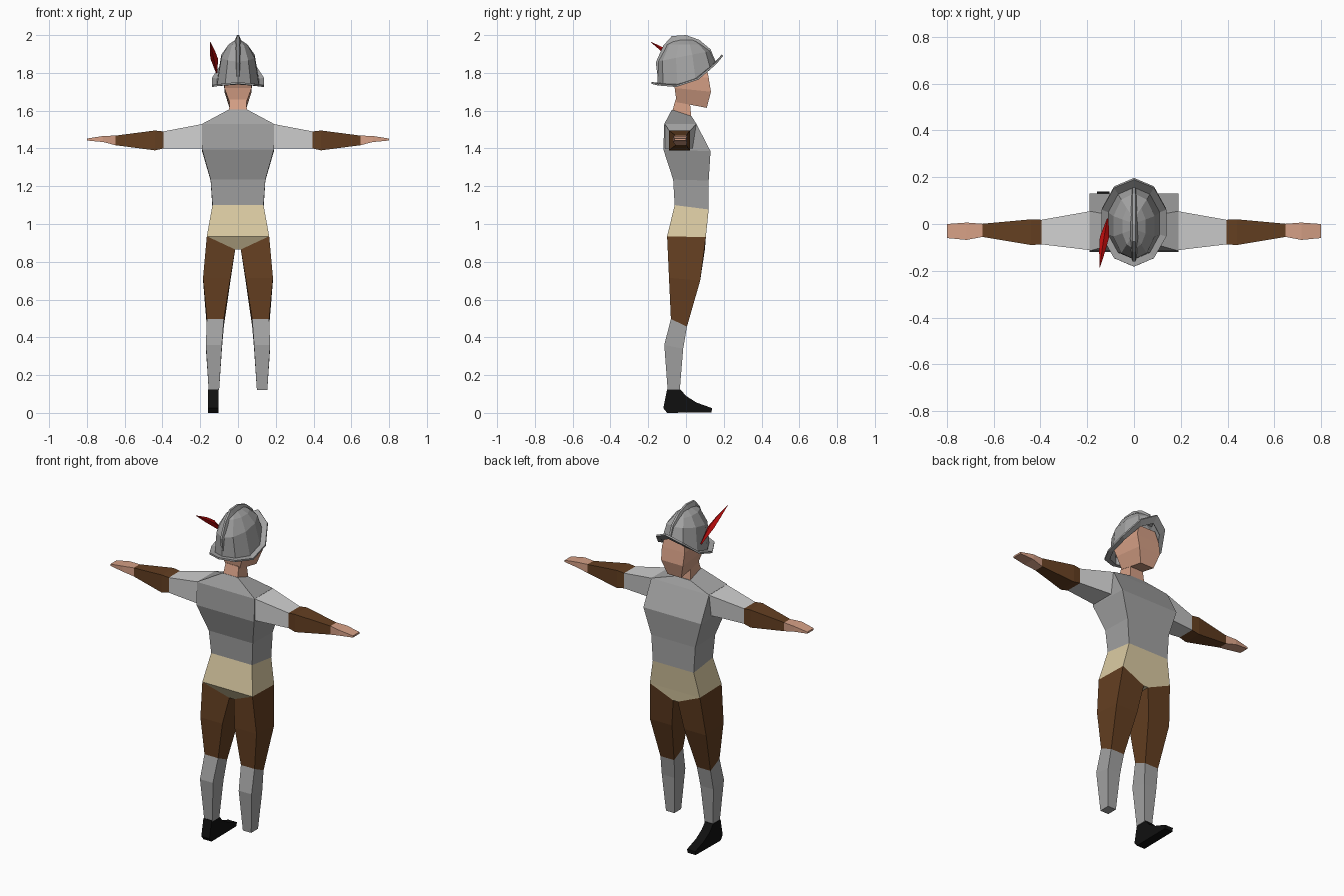
import bpy, bmesh, math

if "Cube" in bpy.data.objects:
    bpy.data.objects.remove(bpy.data.objects["Cube"])


def material(name, r, g, b):
    def lin(c):
        c /= 255
        return c / 12.92 if c <= 0.04 else ((c + 0.055) / 1.055) ** 2.4
    m = bpy.data.materials.new(name)
    m.diffuse_color = (lin(r), lin(g), lin(b), 1)
    m.use_nodes = True
    m.node_tree.nodes["Principled BSDF"].inputs["Base Color"].default_value = m.diffuse_color
    return m


GREY = material("grey", 162, 162, 162)
LIGHT = material("light grey", 208, 208, 208)
TAN = material("tan", 218, 202, 162)
BROWN = material("brown", 100, 63, 33)
SKIN = material("skin", 214, 160, 134)
RED = material("red", 190, 12, 12)
BLACK = material("black", 16, 16, 16)


def loft(name, rings, mat, caps=True):
    """Skin a list of equal-length rings with flat faces."""
    bm = bmesh.new()
    vs = [[bm.verts.new(p) for p in ring] for ring in rings]
    n = len(rings[0])
    for a, b in zip(vs, vs[1:]):
        for i in range(n):
            j = (i + 1) % n
            bm.faces.new((a[i], a[j], b[j], b[i]))
    if caps:
        bm.faces.new(vs[0])
        bm.faces.new(vs[-1])
    bmesh.ops.recalc_face_normals(bm, faces=bm.faces[:])
    me = bpy.data.meshes.new(name)
    bm.to_mesh(me)
    bm.free()
    me.materials.append(mat)
    ob = bpy.data.objects.new(name, me)
    bpy.context.collection.objects.link(ob)
    return ob


def box_ring(hw, y0, y1, z0, z1):
    """Level-ish rectangle: z0 at the rear (y0), z1 at the y1 edge."""
    return [(-hw, y0, z0), (hw, y0, z0), (hw, y1, z1), (-hw, y1, z1)]


def arm_ring(s, x, y0, y1, z0, z1):
    return [(s * x, y0, z0), (s * x, y1, z0), (s * x, y1, z1), (s * x, y0, z1)]


def leg_ring(s, xi, xo, y0, y1, z0, z1):
    return [(s * xi, y0, z0), (s * xo, y0, z0), (s * xo, y1, z1), (s * xi, y1, z1)]


# Torso and hips
waist = box_ring(.135, -.06, .12, 1.10, 1.077)
loft("torso", [waist,
               box_ring(.145, -.068, .12, 1.235, 1.23),
               box_ring(.19, -.12, .13, 1.395, 1.385),
               box_ring(.19, -.115, .055, 1.53, 1.53),
               box_ring(.05, -.075, .03, 1.605, 1.57)], GREY)
loft("hips", [box_ring(.015, -.06, .1, .865, .865),
              box_ring(.165, -.1, .105, .935, .93), waist], TAN)

# Neck and head
loft("neck", [box_ring(.048, -.073, .028, 1.595, 1.565),
              box_ring(.043, -.055, .02, 1.66, 1.65)], SKIN)
loft("head", [box_ring(.045, -.05, .11, 1.645, 1.615),
              box_ring(.072, -.06, .132, 1.72, 1.70),
              box_ring(.075, -.09, .12, 1.79, 1.775),
              box_ring(.06, -.08, .105, 1.85, 1.85)], SKIN)

for s, side in ((-1, "left"), (1, "right")):
    # Arms
    cuff = arm_ring(s, .395, -.087, .018, 1.40, 1.49)
    wrist = arm_ring(s, .648, -.055, .001, 1.417, 1.468)
    base = arm_ring(s, .185, -.112, .055, 1.40, 1.53)
    base[1] = (s * .185, .035, 1.40)
    loft(side + "_sleeve", [base, cuff], LIGHT)
    loft(side + "_forearm", [cuff, arm_ring(s, .44, -.09, .02, 1.39, 1.495), wrist], BROWN)
    loft(side + "_hand", [wrist, arm_ring(s, .715, -.068, .006, 1.434, 1.466),
                          arm_ring(s, .80, -.06, 0, 1.442, 1.452)], SKIN)
    # Legs
    hip = [(s * .015, -.06, .865), (s * .165, -.1, .935),
           (s * .165, .105, .93), (s * .015, .1, .865)]
    knee = leg_ring(s, .075, .165, -.08, .005, .497, .457)
    loft(side + "_breeches", [hip, leg_ring(s, .04, .185, -.09, .075, .715, .70), knee], BROWN)
    loft(side + "_stocking", [knee, leg_ring(s, .085, .17, -.115, -.015, .36, .34),
                              leg_ring(s, .1, .155, -.097, -.033, .12, .12)], GREY)

# Single shoe, a side profile swept across its width
shoe = [(-.1, .125), (-.12, .025), (-.1, 0), (.135, .003), (.138, .025),
        (.055, .055), (0, .09), (-.03, .125)]
loft("shoe", [[(x, y, z) for y, z in shoe] for x in (-.158, -.104)], BLACK)


# Helmet crown and brim
def brim_z(y):
    d = y + .06
    return 1.725 + (2.6 if d > 0 else 1.1) * d * d


def oval(hw, y0, y1, zf, n=10):
    c, r = (y0 + y1) / 2, (y1 - y0) / 2
    pts = []
    for i in range(n):
        a = math.tau * (i + .5) / n
        y = c + r * math.sin(a) / math.cos(math.pi / n) * .96
        pts.append((hw * math.cos(a) / math.cos(math.pi / n), y, zf(y)))
    return pts


crown_base = oval(.11, -.15, .155, lambda y: brim_z(y) + .014)
crown = loft("helmet_crown", [
    crown_base,
    oval(.088, -.15, .13, lambda y: 1.89 + .2 * y),
    oval(.05, -.105, .085, lambda y: 1.95),
    oval(.014, -.065, .045, lambda y: 1.975)], GREY, caps=False)
brim = loft("helmet_brim", [
    crown_base,
    oval(.138, -.18, .188, lambda y: brim_z(y) + .01)], GREY, caps=False)
sol = brim.modifiers.new("thickness", "SOLIDIFY")
sol.thickness = .01

# Helmet comb: blade along the crown, thinner at its outer edge
arc = [(-.15, 1.78), (-.16, 1.855), (-.12, 1.945), (-.075, 1.995),
       (0, 2.0), (.07, 1.975), (.13, 1.925), (.157, 1.86)]
comb = []
for y, z in arc:
    yi, zi = y * .82, 1.82 + (z - 1.82) * .82
    comb.append([(-.018, yi, zi), (-.006, y, z), (.006, y, z), (.018, yi, zi)])
loft("helmet_comb", comb, GREY)

# Feather: slim spindle leaning back from the helmet side
def feather_ring(x, y, z, w, t):
    return [(x - w, y, z), (x, y - t, z - t), (x + w, y, z), (x, y + t, z + t)]


loft("feather", [feather_ring(-.113, .02, 1.80, .004, .004),
                 feather_ring(-.126, -.055, 1.875, .02, .012),
                 feather_ring(-.135, -.11, 1.915, .014, .010),
                 feather_ring(-.146, -.185, 1.963, .001, .001)], RED)
